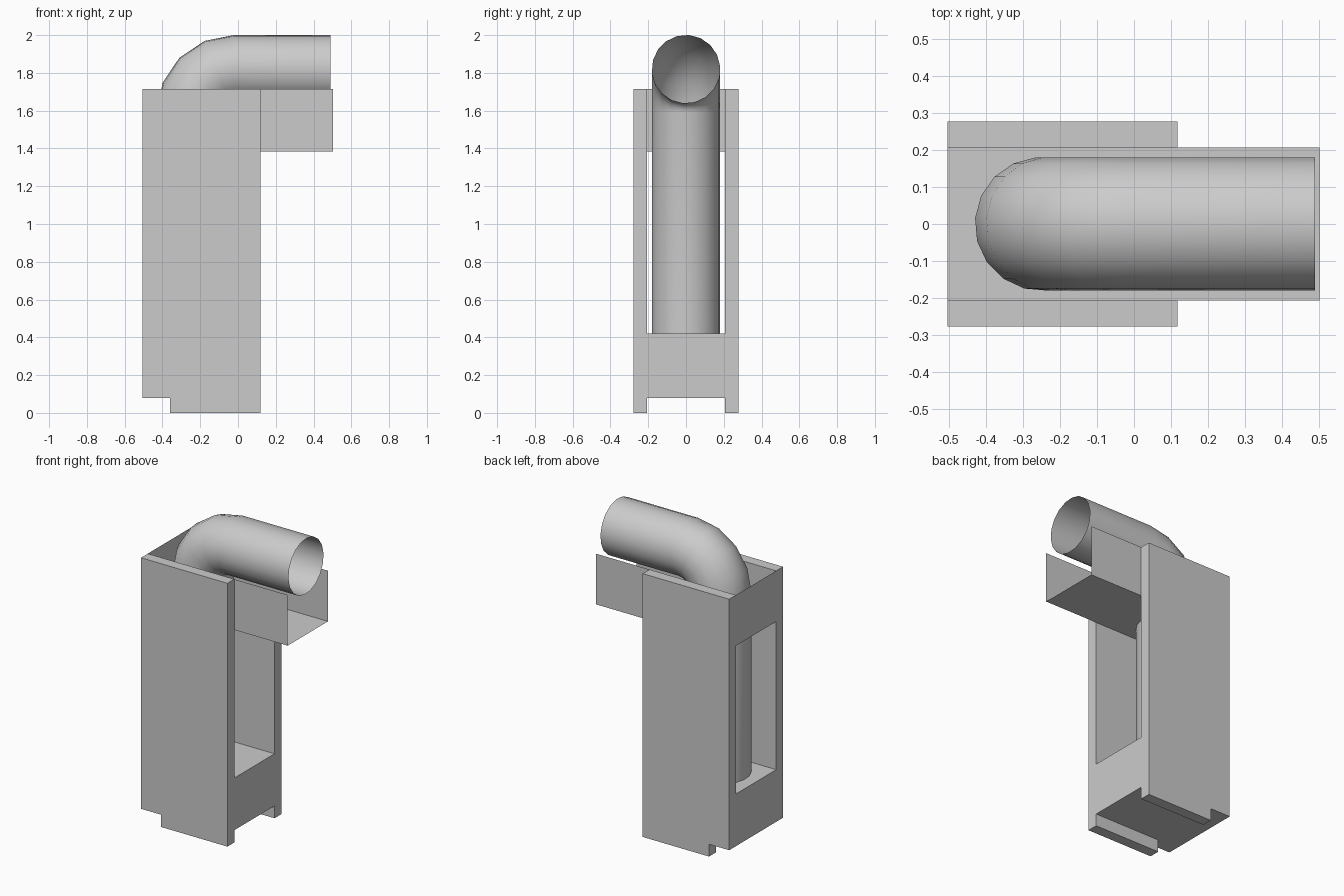
import bpy, bmesh
from math import sin, cos, pi, radians
from mathutils import Vector

if "Cube" in bpy.data.objects:
    bpy.data.objects.remove(bpy.data.objects["Cube"])

X0, XF, X1, X2 = -0.505, -0.36, 0.118, 0.503   # back, foot start, panel front, tray end
YI, YO = 0.207, 0.277                          # inner / outer panel faces
ZF, ZB, ZT, TOP = 0.08, 0.42, 1.385, 1.715     # foot, base top, tray floor, rim


def finish(bm, name):
    mesh = bpy.data.meshes.new(name)
    bm.to_mesh(mesh)
    bm.free()
    ob = bpy.data.objects.new(name, mesh)
    bpy.context.collection.objects.link(ob)
    return ob


def loft(bm, rings):
    """Bridge consecutive closed rings of points; returns the vertex rings."""
    vr = [[bm.verts.new(p) for p in ring] for ring in rings]
    n = len(vr[0])
    for a, b in zip(vr, vr[1:]):
        for i in range(n):
            j = (i + 1) % n
            bm.faces.new((a[i], a[j], b[j], b[i]))
    return vr


# Frame: U-shaped section swept front to back, feet pulled down from the panels
bm = bmesh.new()
section = [(-YO, ZF), (-YI, ZF), (YI, ZF), (YO, ZF),
           (YO, TOP), (YI, TOP), (YI, ZB), (-YI, ZB), (-YI, TOP), (-YO, TOP)]
rings = loft(bm, [[(x, y, z) for y, z in section] for x in (X0, XF, X1)])
bm.faces.new(rings[0])
bm.faces.new(rings[-1])
bmesh.ops.recalc_face_normals(bm, faces=bm.faces[:])
feet = []
for f in bm.faces:
    c = f.calc_center_median()
    if abs(c.z - ZF) < 1e-4 and abs(c.y) > YI and c.x > XF:
        feet.append(f)
for f in bmesh.ops.extrude_discrete_faces(bm, faces=feet)["faces"]:
    bmesh.ops.translate(bm, vec=(0, 0, -ZF), verts=f.verts[:])
bmesh.ops.remove_doubles(bm, verts=bm.verts[:], dist=1e-5)
bmesh.ops.dissolve_limit(bm, angle_limit=radians(1), verts=bm.verts[:], edges=bm.edges[:])
finish(bm, "frame")

# Tray: thin sheets for floor, back wall and the two projecting sides
bm = bmesh.new()
sheets = [[(X0, -YI, ZT), (X2, -YI, ZT), (X2, YI, ZT), (X0, YI, ZT)],
          [(X0, -YI, ZT), (X0, YI, ZT), (X0, YI, TOP), (X0, -YI, TOP)]]
for y in (-YI, YI):
    sheets.append([(X1, y, ZT), (X2, y, ZT), (X2, y, TOP), (X1, y, TOP)])
for s in sheets:
    bm.faces.new([bm.verts.new(p) for p in s])
finish(bm, "tray")

# Pipe: open thin tube, vertical run, 90 degree bend, horizontal run
R, BEND, SIDES, STEPS = 0.181, 0.23, 18, 4
cx, cz = -0.02, 1.59
stations = [(Vector((cx - BEND, 0, ZB)), 0)]
for i in range(STEPS + 1):
    t = pi / 2 * i / STEPS
    stations.append((Vector((cx - BEND * cos(t), 0, cz + BEND * sin(t))), t))
stations.append((Vector((0.49, 0, cz + BEND)), pi / 2))
rings = []
for c, t in stations:
    out = Vector((-cos(t), 0, sin(t)))
    ring = []
    for k in range(SIDES):
        a = radians(5) + 2 * pi * k / SIDES
        ring.append(c + R * (cos(a) * out + sin(a) * Vector((0, 1, 0))))
    rings.append(ring)
bm = bmesh.new()
loft(bm, rings)
bmesh.ops.recalc_face_normals(bm, faces=bm.faces[:])
pipe = finish(bm, "pipe")
bpy.ops.object.select_all(action='DESELECT')
pipe.select_set(True)
bpy.context.view_layer.objects.active = pipe
bpy.ops.object.shade_smooth_by_angle(angle=radians(40))
